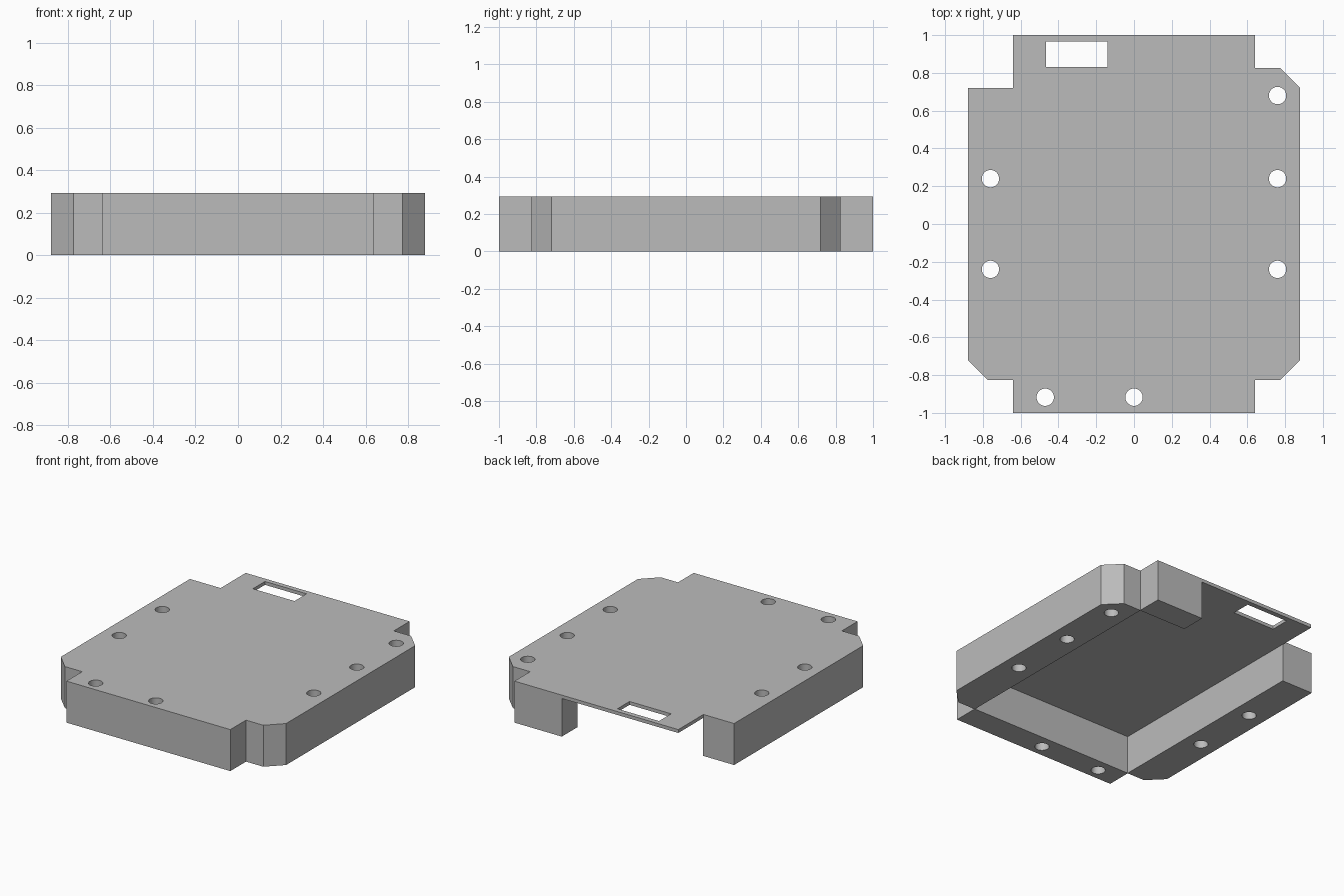
import bpy, bmesh, math

if "Cube" in bpy.data.objects:
    bpy.data.objects.remove(bpy.data.objects["Cube"])

HEIGHT, SKIN = 0.293, 0.024

grey = bpy.data.materials.new("plain grey")
grey.use_nodes = True
colour = (0.5, 0.5, 0.5, 1)
grey.diffuse_color = colour
grey.node_tree.nodes["Principled BSDF"].inputs["Base Color"].default_value = colour


def prism(name, outline, bottom, top):
    """Extrude a flat outline between two heights."""
    bm = bmesh.new()
    face = bm.faces.new([bm.verts.new((x, y, bottom)) for x, y in outline])
    moved = bmesh.ops.extrude_face_region(bm, geom=[face])["geom"]
    verts = [v for v in moved if isinstance(v, bmesh.types.BMVert)]
    bmesh.ops.translate(bm, verts=verts, vec=(0, 0, top - bottom))
    bmesh.ops.recalc_face_normals(bm, faces=bm.faces)
    mesh = bpy.data.meshes.new(name)
    bm.to_mesh(mesh)
    bm.free()
    mesh.materials.append(grey)
    obj = bpy.data.objects.new(name, mesh)
    bpy.context.collection.objects.link(obj)
    return obj


def cut(target, cutter):
    """Subtract the cutter, then discard it."""
    mod = target.modifiers.new("cut", "BOOLEAN")
    mod.operation, mod.solver, mod.object = "DIFFERENCE", "EXACT", cutter
    bpy.context.view_layer.objects.active = target
    bpy.ops.object.modifier_apply(modifier=mod.name)
    bpy.data.objects.remove(cutter)


# Outer body: notched corners, three of them chamfered
corner = [(0.64, 1), (0.64, 0.825), (0.775, 0.825), (0.88, 0.72)]
front_left = [(x, -y) for x, y in reversed(corner)]
front_right = [(-x, -y) for x, y in corner]
back_right = [(-0.88, 0.72), (-0.64, 0.72), (-0.64, 1)]
cover = prism("cover", corner + front_left + front_right + back_right, 0, HEIGHT)

# Pocket open underneath and through part of the back
pocket = [(-0.638, -0.823), (0.638, -0.823), (0.638, 0.823), (0.27, 0.823),
          (0.27, 1.1), (-0.7, 1.1), (-0.7, 0.721), (-0.638, 0.721)]
cut(cover, prism("pocket_cutter", pocket, -0.1, HEIGHT - SKIN))

# Connector slot in the thin top
slot = [(-0.465, 0.83), (-0.14, 0.83), (-0.14, 0.965), (-0.465, 0.965)]
cut(cover, prism("slot_cutter", slot, 0.1, 0.5))

# Screw holes through the rim
holes = [(-0.76, 0.24), (-0.76, -0.24), (0.76, 0.68), (0.76, 0.24),
         (0.76, -0.24), (-0.47, -0.917), (0, -0.917)]
SIDES, RADIUS = 32, 0.046
for x, y in holes:
    ring = [(x + RADIUS * math.cos(math.tau * i / SIDES),
             y + RADIUS * math.sin(math.tau * i / SIDES)) for i in range(SIDES)]
    cut(cover, prism("hole_cutter", ring, -0.1, 0.5))

# Smooth hole walls, crisp edges elsewhere
bpy.ops.object.select_all(action="DESELECT")
cover.select_set(True)
bpy.context.view_layer.objects.active = cover
bpy.ops.object.shade_smooth_by_angle(angle=math.radians(30))
